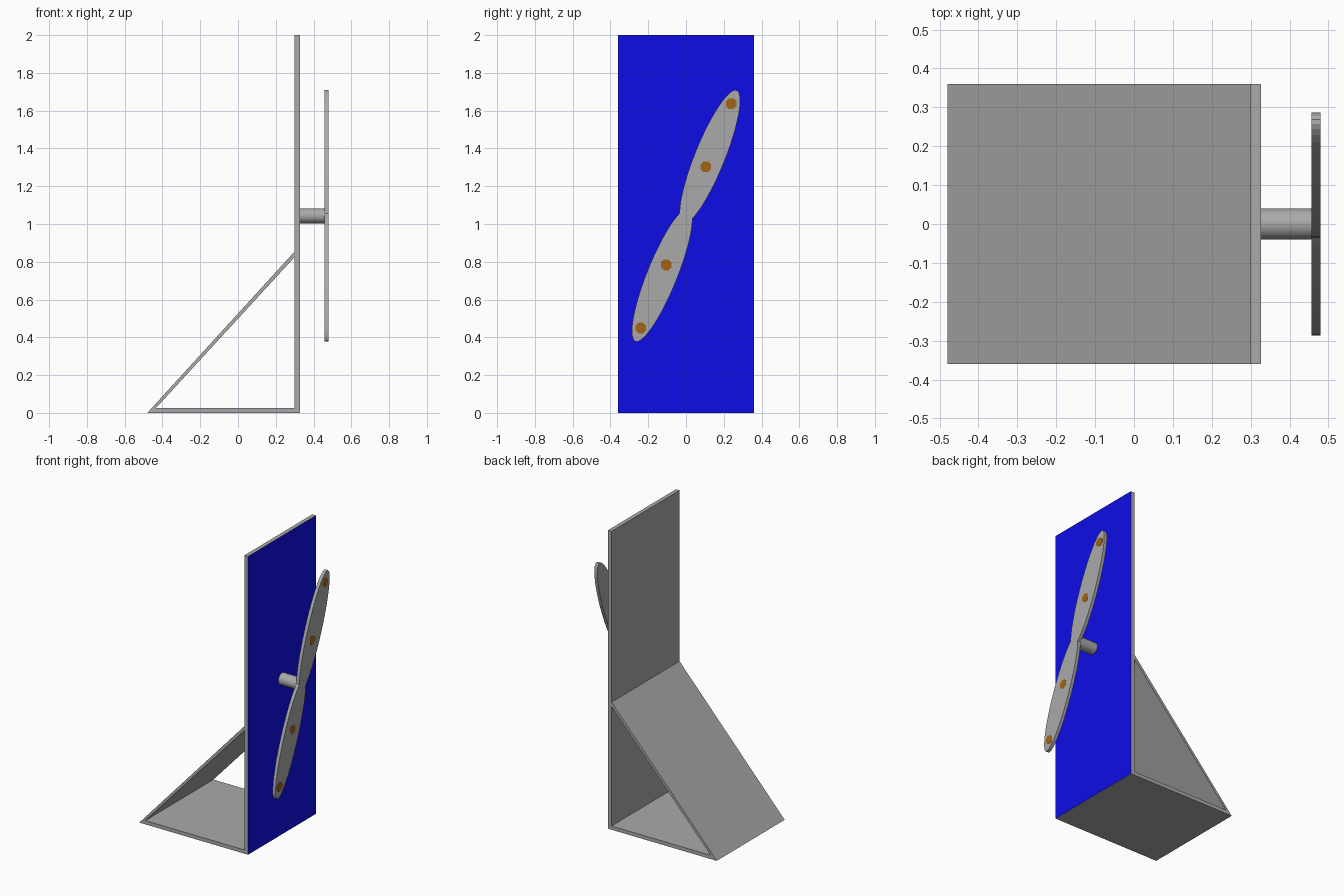
import bpy, bmesh, math
from mathutils import Vector

cube = bpy.data.objects.get("Cube")
if cube:
    bpy.data.objects.remove(cube, do_unlink=True)


def material(name, rgb):
    mat = bpy.data.materials.new(name)
    mat.use_nodes = True
    mat.diffuse_color = (*rgb, 1)
    mat.node_tree.nodes["Principled BSDF"].inputs["Base Color"].default_value = (*rgb, 1)
    return mat


GREY = material("grey", (0.4, 0.4, 0.4))
BLUE = material("blue", (0.004, 0.004, 0.8))
ORANGE = material("orange", (0.37, 0.125, 0.008))


def prism(name, points, shift, *mats):
    """Extrude a closed planar outline along a vector."""
    bm = bmesh.new()
    face = bm.faces.new([bm.verts.new(p) for p in points])
    grown = bmesh.ops.extrude_face_region(bm, geom=[face], use_keep_orig=True)
    moved = [g for g in grown["geom"] if isinstance(g, bmesh.types.BMVert)]
    bmesh.ops.translate(bm, verts=moved, vec=shift)
    bmesh.ops.recalc_face_normals(bm, faces=bm.faces)
    mesh = bpy.data.meshes.new(name)
    bm.to_mesh(mesh)
    bm.free()
    for mat in mats:
        mesh.materials.append(mat)
    obj = bpy.data.objects.new(name, mesh)
    bpy.context.collection.objects.link(obj)
    return obj


HALF = 0.36      # half depth of the stand
BACK, FRONT = 0.3, 0.327   # panel thickness range
HUB_Z = 1.043
TILT = math.radians(22)


def slab(name, profile, *mats):
    return prism(name, [(x, -HALF, z) for x, z in profile], (0, 2 * HALF, 0), *mats)


# Upright panel, painted on its outer face only
panel = slab("upright_panel", [(BACK, 0), (FRONT, 0), (FRONT, 2), (BACK, 2)], GREY, BLUE)
for poly in panel.data.polygons:
    poly.material_index = int(poly.normal.x > 0.9)

# Triangular stand
slab("base_plate", [(-0.458, 0), (BACK, 0), (BACK, 0.025), (-0.435, 0.025)], GREY)
slab("sloping_brace", [(-0.48, 0), (-0.458, 0), (BACK, 0.825), (BACK, 0.855)], GREY)


def blade_point(x, along, across):
    s, c = math.sin(TILT), math.cos(TILT)
    return Vector((x, along * s - across * c, HUB_Z + along * c + across * s))


# Blade: two overlapping ellipses joined at a narrow waist
A, B, C = 0.38, 0.08, 0.337
STEPS = 40
limit = math.acos(-C / A)
outline = []
for side in (1, -1):
    for i in range(STEPS):
        t = limit * (2 * i / STEPS - 1)
        outline.append(blade_point(0.457, side * (C + A * math.cos(t)), side * B * math.sin(t)))
prism("propeller_blade", outline, (0.022, 0, 0), GREY)

# Round marks on the blade
for i, along in enumerate((-0.64, -0.28, 0.28, 0.64)):
    centre = blade_point(0.477, along, 0)
    ring = [centre + Vector((0, 0.031 * math.cos(a), 0.031 * math.sin(a)))
            for a in (math.pi * (k + 0.5) / 4 for k in range(8))]
    prism(f"blade_mark_{i + 1}", ring, (0.003, 0, 0), ORANGE)

# Axle between panel and blade
bpy.ops.mesh.primitive_cylinder_add(vertices=32, radius=0.04, depth=0.457 - FRONT,
                                    location=((FRONT + 0.457) / 2, 0, HUB_Z),
                                    rotation=(0, math.pi / 2, 0))
axle = bpy.context.object
axle.name = "axle"
axle.data.materials.append(GREY)
bpy.ops.object.shade_smooth_by_angle()
